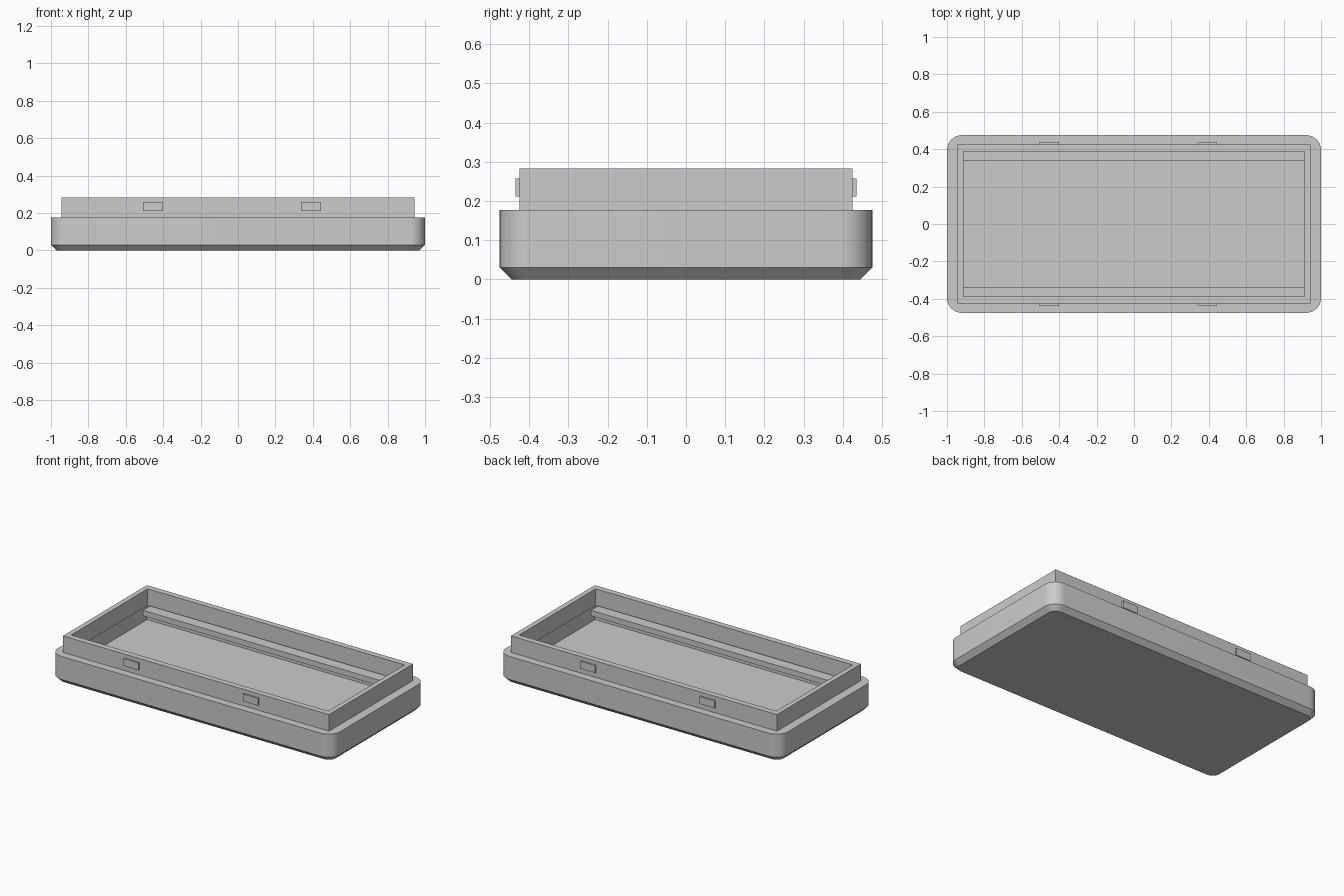
import bpy
import bmesh
from math import radians, sin, cos

# Remove only the default cube
cube = bpy.data.objects.get("Cube")
if cube:
    bpy.data.objects.remove(cube, do_unlink=True)

plastic = bpy.data.materials.new("grey_plastic")
plastic.use_nodes = True
colour = (0.6, 0.6, 0.6, 1)
plastic.diffuse_color = colour
plastic.node_tree.nodes["Principled BSDF"].inputs["Base Color"].default_value = colour

BODY_X, BODY_Y, BODY_TOP = 1.0, 0.475, 0.177
LIP_X, LIP_Y, LIP_TOP = 0.943, 0.425, 0.283
OPENING_X, OPENING_Y = 0.911, 0.387
CAVITY_X, CAVITY_Y, FLOOR = 0.938, 0.42, 0.066
CORNER, CHAMFER = 0.08, 0.03


def finish(name, bm):
    bmesh.ops.recalc_face_normals(bm, faces=bm.faces)
    mesh = bpy.data.meshes.new(name)
    bm.to_mesh(mesh)
    bm.free()
    obj = bpy.data.objects.new(name, mesh)
    bpy.context.collection.objects.link(obj)
    mesh.materials.append(plastic)
    return obj


def box(name, low, high):
    bm = bmesh.new()
    bmesh.ops.create_cube(bm, size=1)
    for v in bm.verts:
        v.co = [a + (c + 0.5) * (b - a) for c, a, b in zip(v.co, low, high)]
    return finish(name, bm)


def rounded_ring(bm, inset, z, steps=10):
    radius = CORNER - inset
    ring = []
    for corner, (sx, sy) in enumerate([(1, 1), (-1, 1), (-1, -1), (1, -1)]):
        for i in range(steps + 1):
            a = radians(90 * (corner + i / steps))
            ring.append(bm.verts.new((sx * (BODY_X - CORNER) + radius * cos(a),
                                      sy * (BODY_Y - CORNER) + radius * sin(a), z)))
    return ring


def hollow(obj, x, y):
    """Cut a rectangular opening into a part, down to the floor."""
    cutter = box("opening_cutter", (-x, -y, FLOOR), (x, y, 1))
    cutter.hide_render = True
    mod = obj.modifiers.new("opening", "BOOLEAN")
    mod.operation, mod.solver, mod.object = "DIFFERENCE", "EXACT", cutter
    bpy.ops.object.select_all(action="DESELECT")
    bpy.context.view_layer.objects.active = obj
    obj.select_set(True)
    bpy.ops.object.modifier_apply(modifier=mod.name)
    bpy.data.objects.remove(cutter, do_unlink=True)


# Outer tray: rounded corners and a chamfered underside
bm = bmesh.new()
rings = [rounded_ring(bm, CHAMFER, 0), rounded_ring(bm, 0, CHAMFER),
         rounded_ring(bm, 0, BODY_TOP)]
for lower, upper in zip(rings, rings[1:]):
    for i in range(len(lower)):
        j = (i + 1) % len(lower)
        bm.faces.new((lower[i], lower[j], upper[j], upper[i]))
bm.faces.new(rings[0])
bm.faces.new(rings[-1])
tray = finish("tray_body", bm)
hollow(tray, CAVITY_X, CAVITY_Y)
bpy.ops.object.shade_smooth_by_angle(angle=radians(30))

# Square-cornered raised lip, overhanging the wider cavity below
lip = box("raised_lip", (-LIP_X, -LIP_Y, BODY_TOP), (LIP_X, LIP_Y, LIP_TOP))
hollow(lip, OPENING_X, OPENING_Y)

# Inner rails and outer snap tabs on both long sides
for side, word in ((-1, "front"), (1, "back")):
    y0, y1 = sorted((side * 0.34, side * CAVITY_Y))
    box(word + "_rail", (-OPENING_X, y0, 0.128), (OPENING_X, y1, 0.163))
    y0, y1 = sorted((side * (LIP_Y - 0.01), side * (LIP_Y + 0.01)))
    for x, end in ((-0.455, "right"), (0.392, "left")):
        box(f"{word}_{end}_snap_tab", (x - 0.053, y0, 0.211), (x + 0.053, y1, 0.258))
